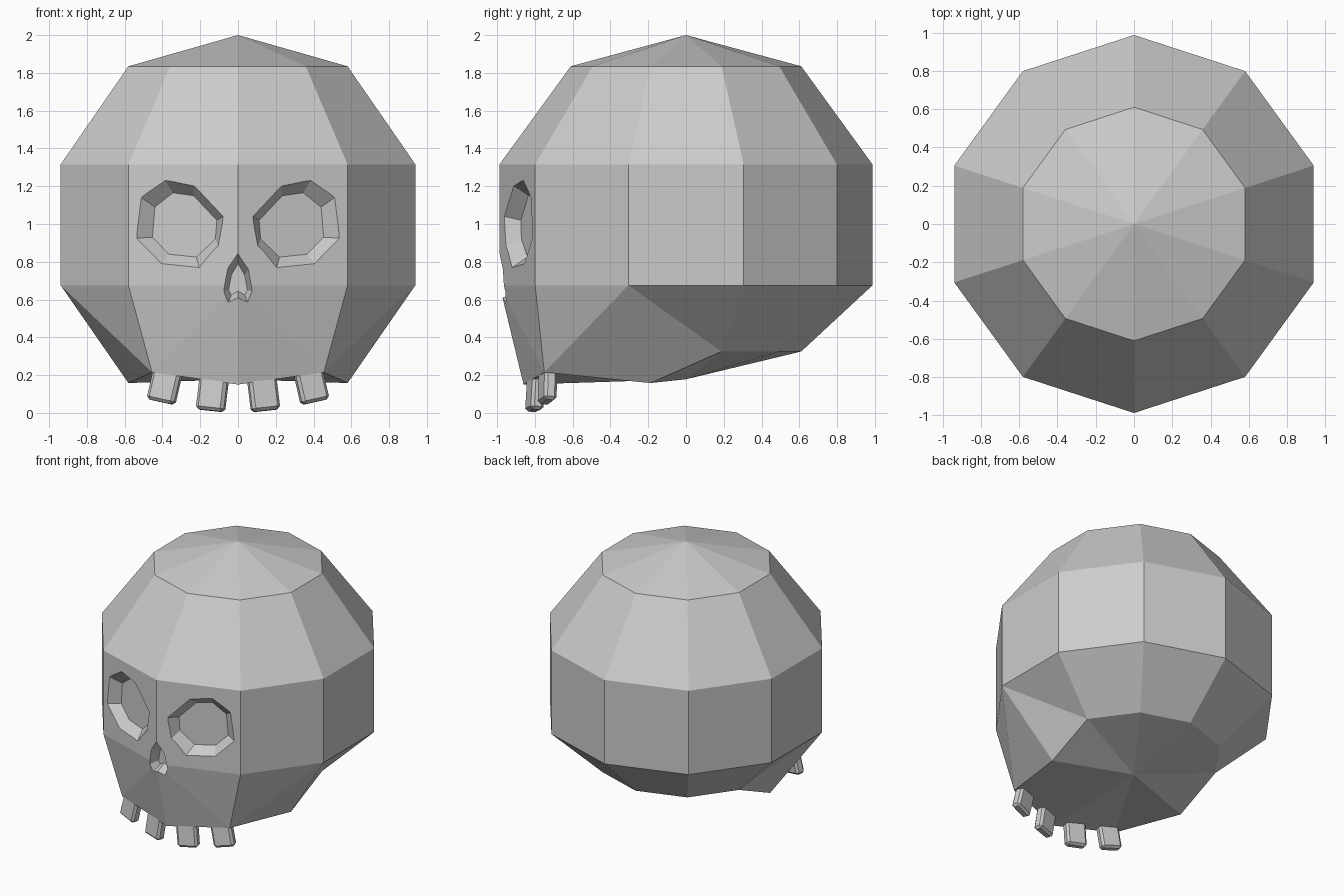
import bpy, bmesh
from math import sin, cos, radians
from mathutils import Vector, Matrix

if "Cube" in bpy.data.objects:
    bpy.data.objects.remove(bpy.data.objects["Cube"])


def make_object(name, bm):
    bmesh.ops.recalc_face_normals(bm, faces=bm.faces)
    mesh = bpy.data.meshes.new(name)
    bm.to_mesh(mesh)
    bm.free()
    ob = bpy.data.objects.new(name, mesh)
    bpy.context.collection.objects.link(ob)
    return ob


def ring_points(radius, z):
    # ten-sided ring, index 0 is the front corner
    return [Vector((radius * sin(radians(36 * i)), -radius * cos(radians(36 * i)), z))
            for i in range(10)]


# Cranium: ten-sided faceted ball with the lower ring shaped into a jaw
jaw = ring_points(0.61, 0.325)
jaw[0] = Vector((0, -0.86, 0.15))
for i, s in ((1, 1), (9, -1)):
    jaw[i] = Vector((s * 0.455, -0.75, 0.215))
for i in (2, 8):
    jaw[i].z = 0.158
rings = [ring_points(0.61, 1.835), ring_points(0.987, 1.316), ring_points(0.987, 0.675), jaw]

bm = bmesh.new()
loops = [[bm.verts.new(p) for p in ring] for ring in rings]
top = bm.verts.new((0, 0, 2.0))
bottom = bm.verts.new((0, 0, 0.178))
for i in range(10):
    j = (i + 1) % 10
    bm.faces.new((top, loops[0][i], loops[0][j]))
    bm.faces.new((bottom, loops[3][j], loops[3][i]))
    for a, b in zip(loops, loops[1:]):
        bm.faces.new((a[i], b[i], b[j], a[j]))
bmesh.ops.triangulate(bm, faces=[f for f in bm.faces if f.calc_center_median().z < 0.6])
skull = make_object("skull", bm)


def socket_cutter(name, rim, floor, y0, slope, depth, side=1):
    # tapered plug from just outside the face to the socket floor
    bm = bmesh.new()
    outer, inner = [], []
    for (rx, rz), (fx, fz) in zip(rim, floor):
        r = Vector((rx, y0 + slope * rx, rz))
        f = Vector((fx, y0 + slope * fx + depth, fz))
        o = r + (r - f) * 0.5
        outer.append(bm.verts.new((side * o.x, o.y, o.z)))
        inner.append(bm.verts.new((side * f.x, f.y, f.z)))
    n = len(rim)
    bm.faces.new(outer)
    bm.faces.new(inner[::-1])
    for i in range(n):
        j = (i + 1) % n
        bm.faces.new((outer[i], inner[i], inner[j], outer[j]))
    cutter = make_object(name, bm)
    cutter.hide_render = True
    return cutter


# Eye sockets and nose opening
eye_rim = [(.385, 1.23), (.23, 1.2), (.08, 1.04), (.105, .885),
           (.205, .77), (.405, .79), (.537, .925), (.512, 1.14)]
eye_floor = [(.345, 1.165), (.235, 1.15), (.112, 1.02), (.12, .92),
             (.22, .825), (.365, .84), (.453, .93), (.44, 1.09)]
nose_rim = [(0, .835), (.055, .76), (.08, .64), (.055, .575),
            (0, .61), (-.055, .575), (-.08, .64), (-.055, .76)]
nose_floor = [(0, .79), (.035, .73), (.05, .65), (.035, .625),
              (0, .645), (-.035, .625), (-.05, .65), (-.035, .73)]
cutters = [socket_cutter("eye_cutter", eye_rim, eye_floor, -0.985, 0.32, 0.075, s)
           for s in (1, -1)]
cutters.append(socket_cutter("nose_cutter", nose_rim, nose_floor, -0.97, 0, 0.08))

bpy.context.view_layer.objects.active = skull
for c in cutters:
    mod = skull.modifiers.new("socket", 'BOOLEAN')
    mod.operation = 'DIFFERENCE'
    mod.solver = 'EXACT'
    mod.object = c
    bpy.ops.object.modifier_apply(modifier=mod.name)
for c in cutters:
    bpy.data.objects.remove(c, do_unlink=True)


# Teeth: four bevelled blocks splayed along the jaw edge
def tooth(name, x, y, z, tilt, yaw, side):
    bm = bmesh.new()
    bmesh.ops.create_cube(bm, size=1)
    bmesh.ops.scale(bm, vec=(0.152, 0.07, 0.19), verts=bm.verts)
    low = [e for e in bm.edges if all(v.co.z < 0 for v in e.verts)]
    low += [e for e in bm.edges if abs(e.verts[0].co.z - e.verts[1].co.z) > 0.1]
    bmesh.ops.bevel(bm, geom=low, offset=0.016, segments=1, affect='EDGES')
    rot = (Matrix.Rotation(radians(yaw * side), 4, 'Z')
           @ Matrix.Rotation(radians(-tilt * side), 4, 'Y')
           @ Matrix.Rotation(radians(-5), 4, 'X'))
    bmesh.ops.transform(bm, matrix=Matrix.Translation((side * x, y, z)) @ rot, verts=bm.verts)
    return make_object(name, bm)


for s, label in ((1, "right"), (-1, "left")):
    tooth("inner_tooth_" + label, 0.135, -0.798, 0.106, 6, 14, s)
    tooth("outer_tooth_" + label, 0.387, -0.733, 0.15, 12, 16, s)
